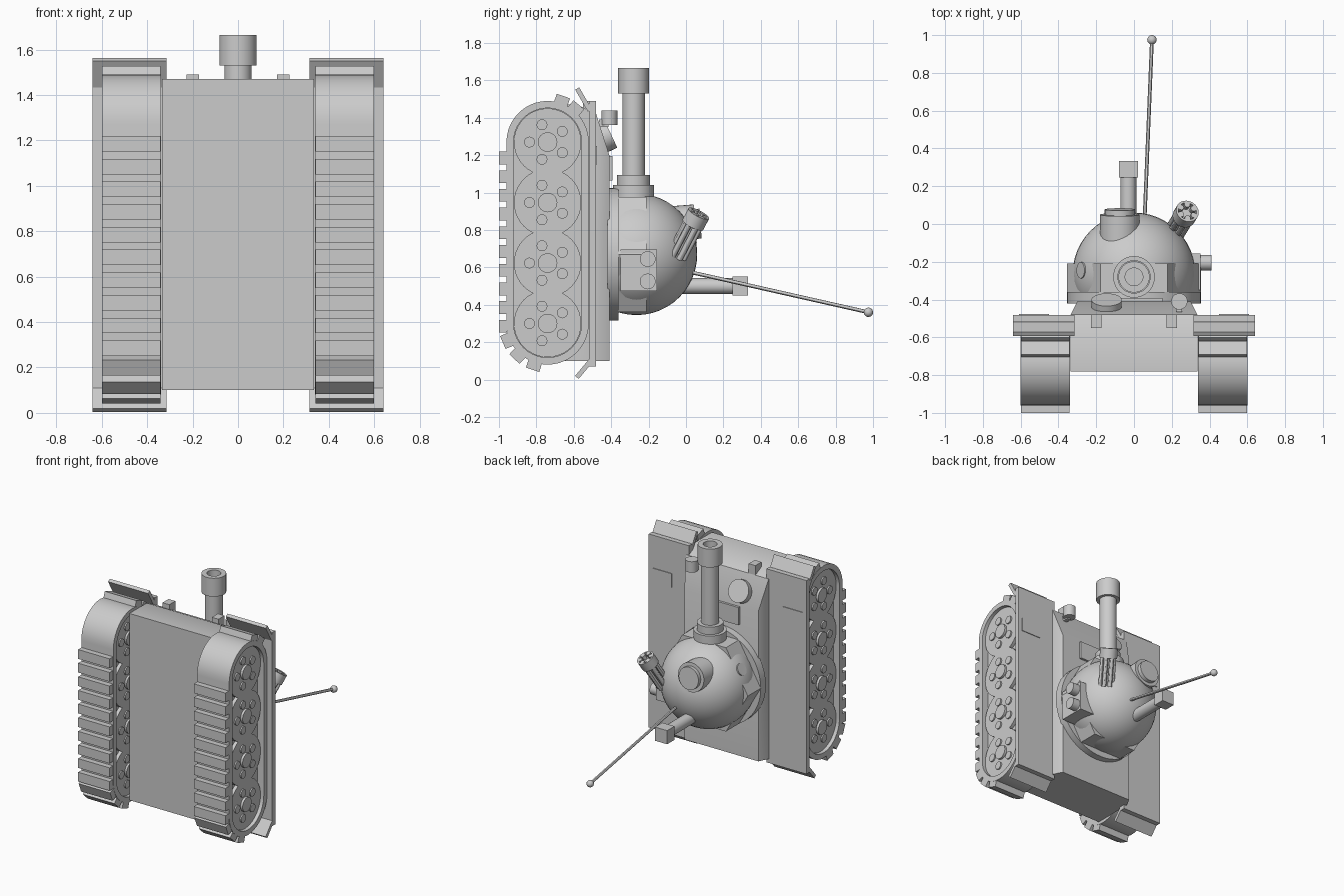
import bpy, bmesh
from math import sin, cos, pi, radians
from mathutils import Vector, Matrix

if "Cube" in bpy.data.objects:
    bpy.data.objects.remove(bpy.data.objects["Cube"])

GREY = (0.6, 0.6, 0.6, 1)
mat = bpy.data.materials.new("plain_grey")
mat.use_nodes = True
mat.diffuse_color = GREY
mat.node_tree.nodes["Principled BSDF"].inputs["Base Color"].default_value = GREY
parts = []


def finish(name, bm):
    bmesh.ops.recalc_face_normals(bm, faces=bm.faces)
    mesh = bpy.data.meshes.new(name)
    bm.to_mesh(mesh)
    bm.free()
    mesh.materials.append(mat)
    ob = bpy.data.objects.new(name, mesh)
    bpy.context.collection.objects.link(ob)
    parts.append(ob)
    return ob


def loft(name, loops, wrap=False):
    """Skin a row of equal point loops; cap the ends or join them."""
    bm = bmesh.new()
    rows = [[bm.verts.new(p) for p in loop] for loop in loops]
    n = len(rows[0])
    pairs = list(zip(rows, rows[1:])) + ([(rows[-1], rows[0])] if wrap else [])
    for a, b in pairs:
        for i in range(n):
            j = (i + 1) % n
            bm.faces.new((a[i], a[j], b[j], b[i]))
    if not wrap:
        bm.faces.new(rows[0])
        bm.faces.new(rows[-1])
    return finish(name, bm)


def turned(name, base, axis, profile, sides=32, spin=0):
    """Lathe (radius, distance) pairs about an axis."""
    rot = Vector(axis).to_track_quat('Z', 'Y')
    return loft(name, [[Vector(base) + rot @ Vector((r * cos(spin + 2 * pi * i / sides),
                                                     r * sin(spin + 2 * pi * i / sides), d))
                        for i in range(sides)] for r, d in profile])


def rod(name, a, b, r, sides=32):
    d = Vector(b) - Vector(a)
    return turned(name, a, d, [(r, 0), (r, d.length)], sides)


def box(name, centre, size, tilt=0):
    bm = bmesh.new()
    m = (Matrix.Translation(centre) @ Matrix.Rotation(tilt, 4, 'X')
         @ Matrix.Diagonal((*size, 1)))
    bmesh.ops.create_cube(bm, size=1, matrix=m)
    return finish(name, bm)


def ball(name, centre, r, u=48, v=24):
    bm = bmesh.new()
    bmesh.ops.create_uvsphere(bm, u_segments=u, v_segments=v, radius=r,
                              matrix=Matrix.Translation(centre))
    return finish(name, bm)


# Hull: rectangles narrowing towards the deck
def hull_section(y, half, top):
    return [(-half, y, 0.1), (half, y, 0.1), (half, y, top), (-half, y, top)]


loft("hull", [hull_section(*s) for s in
              ((-0.78, 0.335, 1.47), (-0.58, 0.335, 1.47), (-0.48, 0.335, 1.42), (-0.41, 0.3, 1.2))])

# Running gear
WY, LOW, HIGH = -0.74, 0.30, 1.27
WHEELS = [LOW + (HIGH - LOW) * k / 3 for k in range(4)]


def stadium(x, r, seg=20):
    top = [(x, WY + r * cos(pi * i / seg), HIGH + r * sin(pi * i / seg)) for i in range(seg + 1)]
    low = [(x, WY - r * cos(pi * i / seg), LOW - r * sin(pi * i / seg)) for i in range(seg + 1)]
    return top + low


for side, s in (("left", 1), ("right", -1)):
    a, b = s * 0.34, s * 0.6
    loft(side + "_track_band", [stadium(a, 0.22), stadium(b, 0.22), stadium(b, 0.182), stadium(a, 0.182)], True)
    loft(side + "_track_web", [stadium(s * 0.39, 0.19), stadium(s * 0.55, 0.19)])
    for z in WHEELS:
        rod(side + "_wheel", (s * 0.365, WY, z), (s * 0.575, WY, z), 0.18, 40)
        rod(side + "_hub", (s * 0.35, WY, z), (s * 0.592, WY, z), 0.052, 24)
        for k in range(5):
            t = pi + k * 2 * pi / 5
            y, h = WY + 0.097 * cos(t), z + 0.097 * sin(t)
            rod(side + "_wheel_bolt", (s * 0.356, y, h), (s * 0.585, y, h), 0.029, 16)
    # Tread pads on the straight run and round the ends
    for k in range(10):
        box(side + "_tread_pad", (s * 0.47, -0.978, 1.185 - 0.1 * k), (0.256, 0.044, 0.068))
    for deg, z in ((203, LOW), (227, LOW), (252, LOW), (71, HIGH), (50, HIGH)):
        t = radians(deg)
        box(side + "_tread_pad", (s * 0.47, WY + 0.238 * cos(t), z + 0.238 * sin(t)),
            (0.256, 0.044, 0.075), t)
    # Fender with sloped end flaps and a raised panel
    box(side + "_fender", (s * 0.4775, -0.5, 0.78), (0.325, 0.036, 1.42))
    box(side + "_front_flap", (s * 0.4775, -0.548, 1.498), (0.325, 0.025, 0.135), radians(30))
    box(side + "_rear_flap", (s * 0.4775, -0.545, 0.058), (0.325, 0.025, 0.12), radians(-40))
    box(side + "_fender_panel", (s * 0.53, -0.481, 1.2), (0.16, 0.008, 0.1))
    box(side + "_lamp_block", (s * 0.2, -0.515, 1.45), (0.055, 0.07, 0.08))

# Deck fittings
turned("driver_hatch", (-0.145, -0.46, 1.285), (0, 0.9, 0.42), [(0.08, 0), (0.08, 0.065)])
rod("deck_lamp", (0.24, -0.41, 1.36), (0.24, -0.41, 1.44), 0.043)
box("deck_lamp_stem", (0.24, -0.44, 1.37), (0.03, 0.05, 0.04))
box("deck_plate", (0, -0.405, 1.13), (0.3, 0.024, 0.13))

# Turret
C = Vector((0, -0.265, 0.67))
ball("turret_dome", C, 0.325)
rod("turret_ring", (0, -0.42, 0.67), (0, -0.36, 0.67), 0.355, 48)
skirt = [[(0.355 * cos(k * pi / 3), y, 0.67 + 0.355 * sin(k * pi / 3)) for k in range(6)]
         for y in (-0.38, -0.21)]
loft("turret_skirt", skirt)
turned("turret_side_port", (-0.24, -0.245, 0.81), (-0.87, 0, 0.5), [(0.043, 0), (0.043, 0.05)], 24)

# Main gun with hollow muzzle brake
GUN = (0, -0.28, 0)
turned("gun_collar", GUN, (0, 0, 1), [(0.11, 0.85), (0.11, 1.04), (0.088, 1.04), (0.088, 1.095)], 40)
turned("gun_barrel", GUN, (0, 0, 1),
       [(0.06, 1.05), (0.06, 1.53), (0.0825, 1.53), (0.0825, 1.665), (0.047, 1.665), (0.047, 1.58)], 40)

# Commander cupola
turned("cupola", (-0.075, -0.1, 0.82), (0, 1, 0.08),
       [(0.105, 0), (0.105, 0.15), (0.08, 0.15), (0.08, 0.178)])

# Grenade launcher box with two tubes
box("launcher_box", (0.27, -0.2525, 0.585), (0.165, 0.195, 0.22))
for z in (0.525, 0.645):
    rod("launcher_tube", (0.33, -0.205, z), (0.41, -0.205, z), 0.042, 24)

# Rotary gun: six barrels held by a collar
A, B = Vector((0.21, -0.05, 0.66)), Vector((0.283, 0.068, 0.888))
axis = (B - A).normalized()
rot = axis.to_track_quat('Z', 'Y')
for k in range(6):
    off = rot @ Vector((0.04 * cos(k * pi / 3), 0.04 * sin(k * pi / 3), 0))
    rod("rotary_barrel", A + off, B + off, 0.016, 12)
rod("rotary_core", A, B - axis * 0.03, 0.02, 16)
L = (B - A).length
turned("rotary_collar", A, axis, [(0.05, L - 0.07), (0.062, L - 0.07), (0.062, L), (0.05, L), (0.05, L - 0.03)], 24)

# Rear pipe with square end
rod("rear_pipe", (-0.03, -0.1, 0.5), (-0.03, 0.3, 0.5), 0.042, 24)
box("rear_pipe_end", (-0.03, 0.29, 0.5), (0.1, 0.085, 0.1))

# Aerial
TIP = (0.095, 0.975, 0.36)
rod("aerial", (0.055, 0.0, 0.58), TIP, 0.01, 12)
ball("aerial_tip", TIP, 0.025, 20, 12)

# Smooth curved faces, keep hard edges
bpy.ops.object.select_all(action='DESELECT')
for ob in parts:
    ob.select_set(True)
bpy.context.view_layer.objects.active = parts[0]
bpy.ops.object.shade_smooth_by_angle(angle=radians(30))
